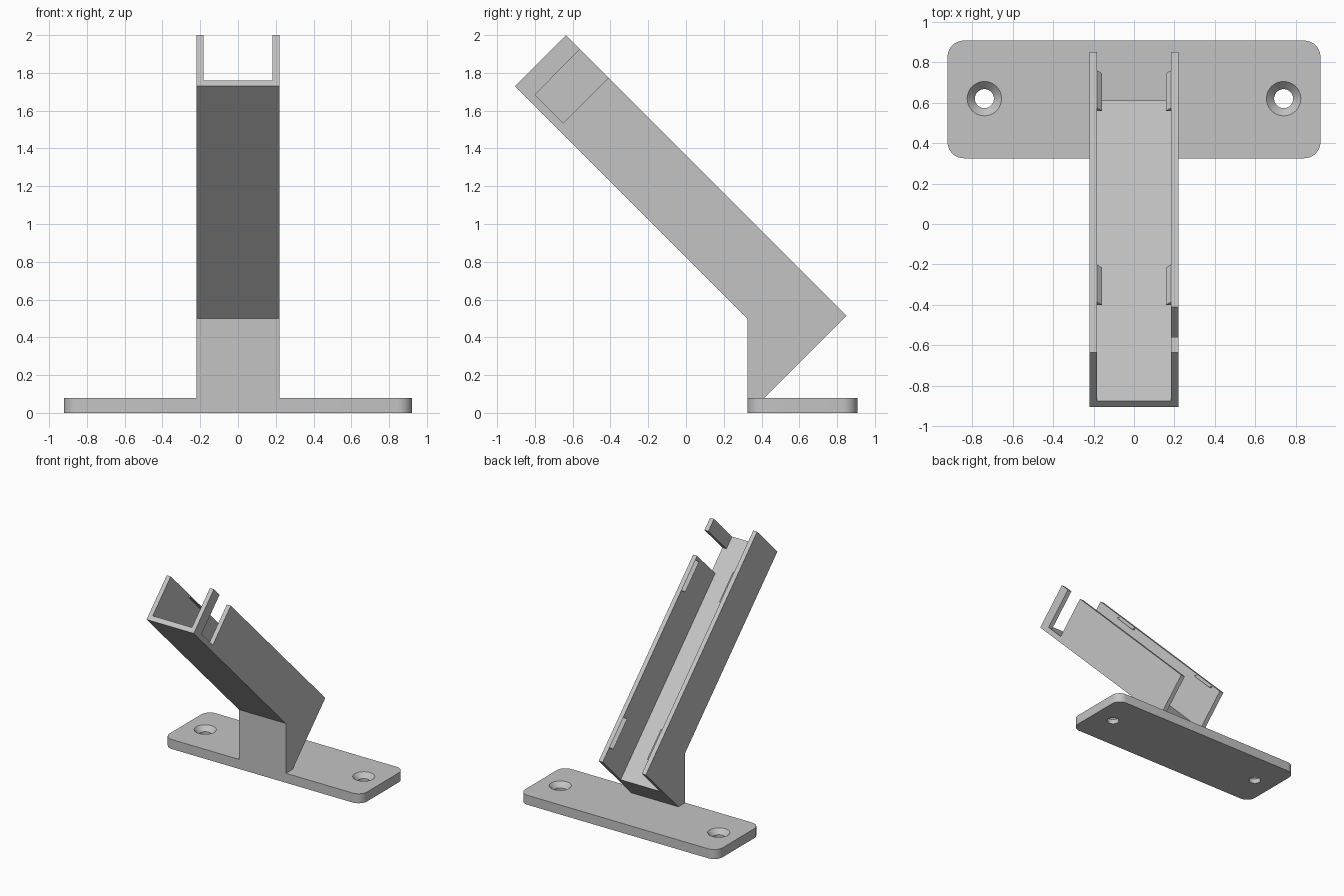
import bpy, bmesh, math
from mathutils import Vector

cube = bpy.data.objects.get("Cube")
if cube:
    bpy.data.objects.remove(cube)

grey = bpy.data.materials.new("light_grey")
grey.use_nodes = True
COLOUR = (0.55, 0.55, 0.55, 1)
grey.diffuse_color = COLOUR
grey.node_tree.nodes["Principled BSDF"].inputs["Base Color"].default_value = COLOUR


def prism(name, points, direction):
    """Extrude a closed outline of 3D points along a direction."""
    bm = bmesh.new()
    face = bm.faces.new([bm.verts.new(p) for p in points])
    result = bmesh.ops.extrude_face_region(bm, geom=[face])
    moved = [v for v in result["geom"] if isinstance(v, bmesh.types.BMVert)]
    bmesh.ops.translate(bm, verts=moved, vec=Vector(direction))
    bmesh.ops.recalc_face_normals(bm, faces=bm.faces)
    mesh = bpy.data.meshes.new(name)
    bm.to_mesh(mesh)
    bm.free()
    mesh.materials.append(grey)
    obj = bpy.data.objects.new(name, mesh)
    bpy.context.collection.objects.link(obj)
    return obj


def side_prism(name, outline, x0, x1):
    return prism(name, [(x0, y, z) for y, z in outline], (x1 - x0, 0, 0))


def cut(target, cutter):
    cutter.hide_render = True
    mod = target.modifiers.new("cut", 'BOOLEAN')
    mod.operation, mod.solver, mod.object = 'DIFFERENCE', 'EXACT', cutter
    bpy.context.view_layer.objects.active = target
    bpy.ops.object.modifier_apply(modifier=mod.name)
    bpy.data.objects.remove(cutter)


def smooth(obj):
    bpy.ops.object.select_all(action='DESELECT')
    obj.select_set(True)
    bpy.context.view_layer.objects.active = obj
    bpy.ops.object.shade_smooth_by_angle(angle=math.radians(30))


R = math.sqrt(0.5)
RIM = 1.365             # y + z along the rim of the sloping channel
TOP, LOW = -0.635, 0.85  # y of the rim's two ends
FLOOR = 0.34            # channel depth, square to the slope
OUTER, INNER = 0.22, 0.183


def slope(t, depth):
    """Point below the rim, t being the y of the rim above it."""
    return (t - depth * R, RIM - t - depth * R)


def slope_box(t0, t1, d0, d1):
    return [slope(t0, d0), slope(t1, d0), slope(t1, d1), slope(t0, d1)]


# Base plate with rounded corners
THICK, RAD = 0.08, 0.08
HALF_X, Y0, Y1 = 0.922, 0.325, 0.907
corners = [(HALF_X - RAD, Y1 - RAD), (RAD - HALF_X, Y1 - RAD),
           (RAD - HALF_X, Y0 + RAD), (HALF_X - RAD, Y0 + RAD)]
outline = []
for i, (cx, cy) in enumerate(corners):
    for k in range(11):
        a = math.pi / 2 * (i + k / 10)
        outline.append((cx + RAD * math.cos(a), cy + RAD * math.sin(a), 0))
plate = prism("base_plate", outline, (0, 0, THICK))

# Countersunk screw holes
for x in (-0.74, 0.74):
    for r_low, r_top, z0, z1 in ((0.047, 0.047, -0.1, 0.2), (0.047, 0.085, 0.04, THICK),
                                 (0.085, 0.085, THICK, 0.2)):
        bpy.ops.mesh.primitive_cone_add(vertices=48, radius1=r_low, radius2=r_top,
                                        depth=z1 - z0, location=(x, 0.62, (z0 + z1) / 2))
        cut(plate, bpy.context.object)
smooth(plate)

# Sloping channel and its upright foot
body = side_prism("channel_and_foot",
                  [slope(TOP, 0), slope(TOP, 0.382), (Y0, 0.5), (Y0, THICK),
                   (0.415, THICK), slope(LOW, 0)], -OUTER, OUTER)
cut(body, side_prism("channel_cutter", slope_box(TOP - 0.2, LOW + 0.2, -0.1, FLOOR), -INNER, INNER))
cut(body, side_prism("notch_cutter", slope_box(-0.56, -0.41, -0.1, FLOOR), INNER - 0.05, OUTER + 0.1))

# Wedge-shaped retaining clips inside the rim
for end, t0, t1 in (("lower", 0.575, 0.76), ("upper", -0.385, -0.2)):
    y0, z0 = slope(t0, 0)
    for side, s in (("left", 1), ("right", -1)):
        section = [(s * INNER, 0), (s * 0.158, 0.022), (s * INNER, 0.022)]
        prism(f"{end}_{side}_clip", [(x, *slope(t0, d)) for x, d in section],
              (0, t1 - t0, t0 - t1))
